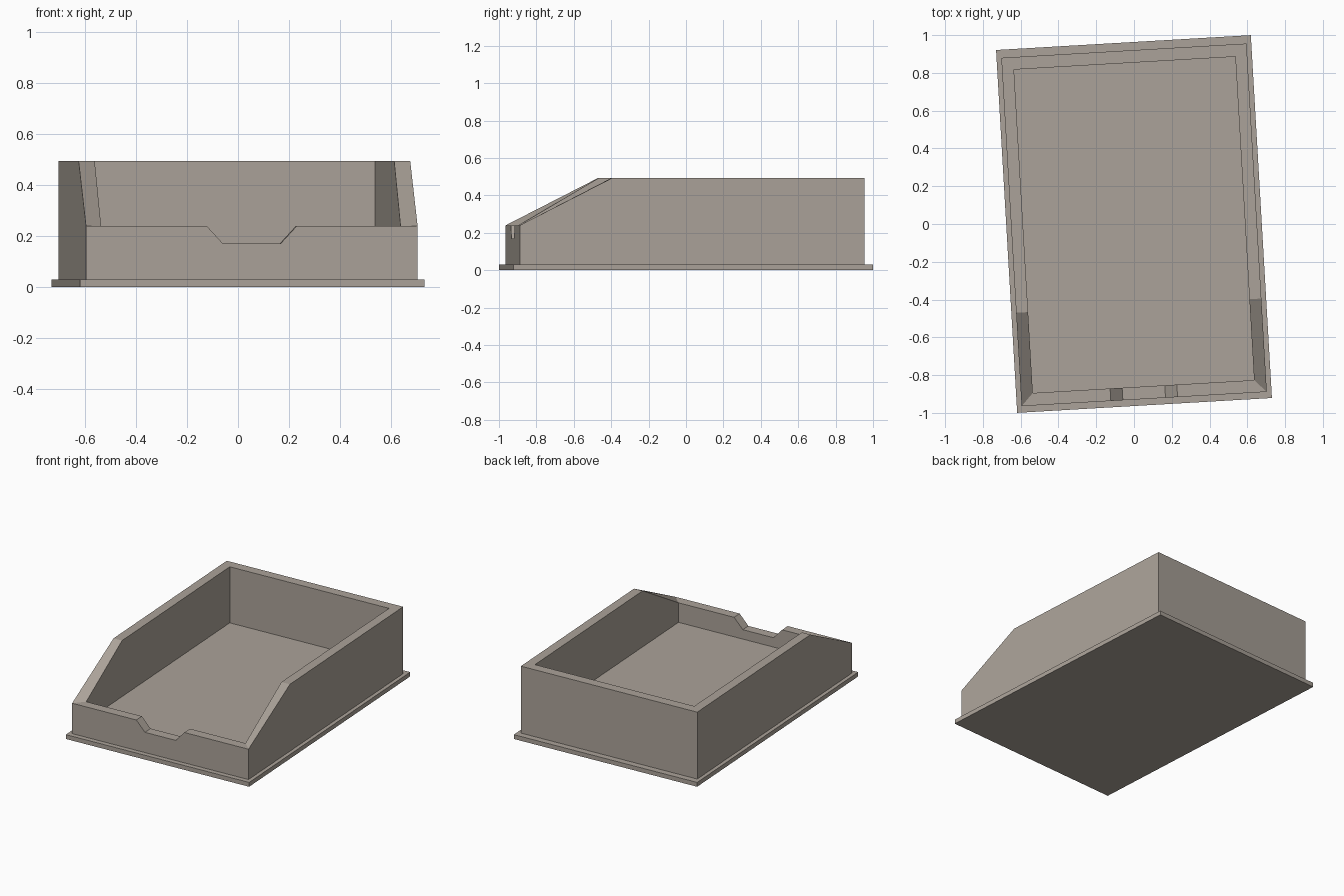
import bpy, bmesh, math

if "Cube" in bpy.data.objects:
    bpy.data.objects.remove(bpy.data.objects["Cube"])

TURN = math.radians(3.33)   # the whole model is turned slightly about z

# Warm grey colour for all parts
warm_grey = bpy.data.materials.new("warm_grey")
warm_grey.diffuse_color = (0.41, 0.365, 0.32, 1)
warm_grey.use_nodes = True
warm_grey.node_tree.nodes["Principled BSDF"].inputs["Base Color"].default_value = warm_grey.diffuse_color


def finish(name, bm):
    bmesh.ops.recalc_face_normals(bm, faces=bm.faces[:])
    mesh = bpy.data.meshes.new(name)
    bm.to_mesh(mesh)
    bm.free()
    mesh.materials.append(warm_grey)
    obj = bpy.data.objects.new(name, mesh)
    obj.rotation_euler.z = TURN
    bpy.context.collection.objects.link(obj)
    return obj


def rim(half_w, front, back):
    """Points around the top edge: notched low front, sloped sides, tall back."""
    low, notch, high, slope_end = 0.24, 0.17, 0.493, -0.433
    right = [(0.113, front, notch), (0.177, front, low), (half_w, front, low),
             (half_w, slope_end, high), (half_w, back, high)]
    left = [(-x, y, z) for x, y, z in reversed(right)]
    return right + left


# Base plate
bm = bmesh.new()
bmesh.ops.create_cube(bm, size=1)
bmesh.ops.scale(bm, vec=(1.351, 1.924, 0.03), verts=bm.verts)
bmesh.ops.translate(bm, vec=(0, 0, 0.015), verts=bm.verts)
finish("base_plate", bm)

# Tray: loops run from the outer foot over the rim to the inner floor
outer = rim(0.650, -0.928, 0.919)
inner = rim(0.587, -0.862, 0.853)
loops = [[(x, y, 0.03) for x, y, z in outer], outer,
         inner, [(x, y, 0.105) for x, y, z in inner]]
bm = bmesh.new()
rings = [[bm.verts.new(p) for p in loop] for loop in loops]
for a, b in zip(rings, rings[1:]):
    for i in range(len(a)):
        j = (i + 1) % len(a)
        bm.faces.new((a[i], a[j], b[j], b[i]))
bm.faces.new(rings[0])
bm.faces.new(rings[-1])
finish("tray", bm)
